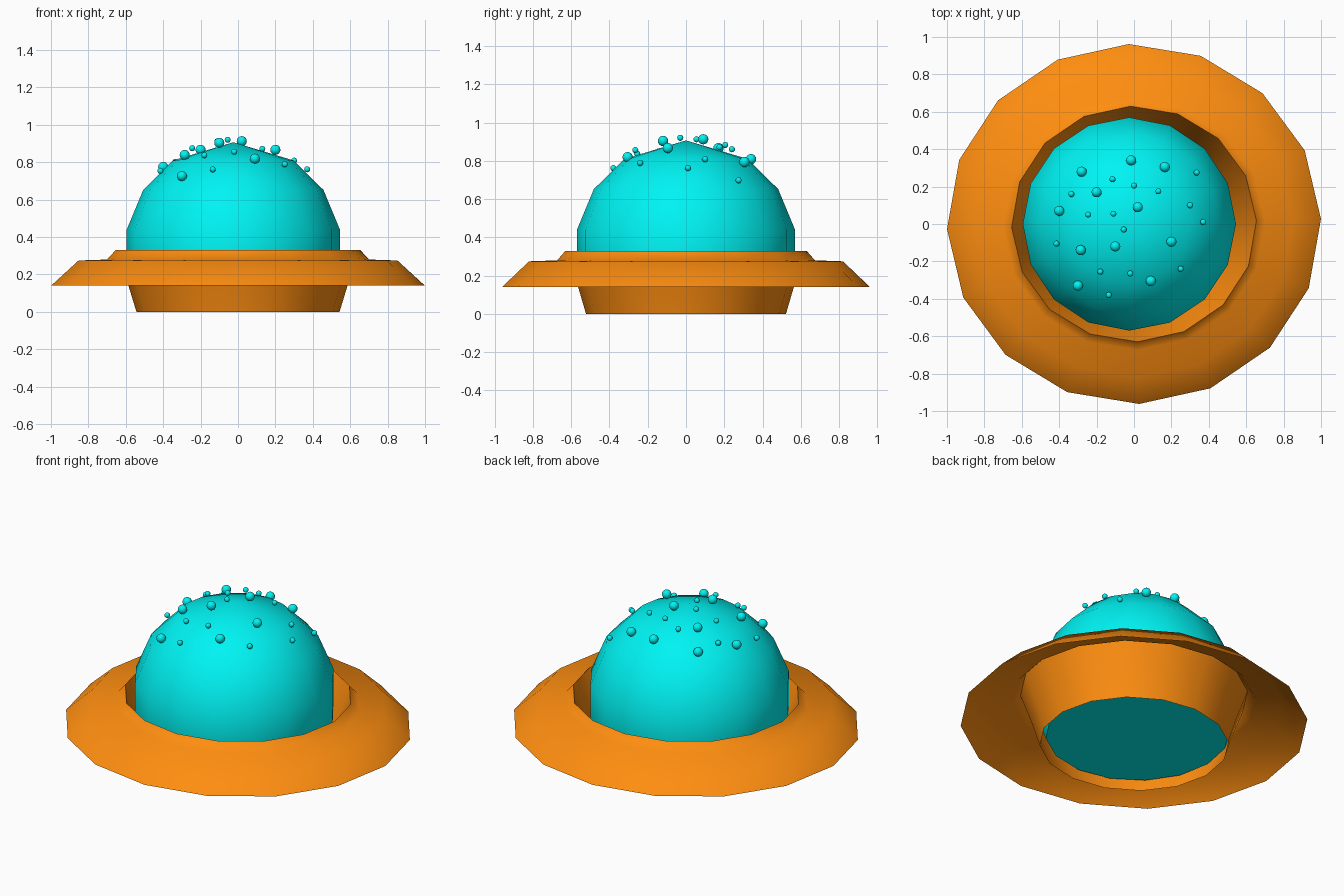
import bpy, bmesh, math

if "Cube" in bpy.data.objects:
    bpy.data.objects.remove(bpy.data.objects["Cube"])

def material(name, color):
    m = bpy.data.materials.new(name)
    m.diffuse_color = color
    m.use_nodes = True
    m.node_tree.nodes["Principled BSDF"].inputs["Base Color"].default_value = m.diffuse_color
    return m

ORANGE = material("orange", (1.0, 0.27, 0.005, 1))
CYAN = material("cyan", (0.0, 0.9, 0.9, 1))

def finish(bm, name, mat, angle=60):
    me = bpy.data.meshes.new(name)
    bm.to_mesh(me)
    bm.free()
    me.materials.append(mat)
    ob = bpy.data.objects.new(name, me)
    bpy.context.collection.objects.link(ob)
    bpy.ops.object.select_all(action='DESELECT')
    ob.select_set(True)
    bpy.context.view_layer.objects.active = ob
    bpy.ops.object.shade_smooth_by_angle(angle=math.radians(angle))
    return ob

def lathe(name, profile, mat, cap_start=False, apex=None, cx=0.0, sy=1.0, turn=0.0, n=16):
    """Spin (radius, z) rings listed from the bottom inside outwards."""
    bm = bmesh.new()
    rings = []
    for r, z in profile:
        ring = []
        for i in range(n):
            a = 2 * math.pi * i / n + turn
            ring.append(bm.verts.new((cx + r * math.cos(a), r * sy * math.sin(a), z)))
        rings.append(ring)
    for lo, hi in zip(rings, rings[1:]):
        for i in range(n):
            j = (i + 1) % n
            bm.faces.new((lo[i], lo[j], hi[j], hi[i]))
    if cap_start:
        bm.faces.new(rings[0][::-1])
    if apex is not None:
        tip = bm.verts.new((cx, 0, apex))
        for i in range(n):
            bm.faces.new((rings[-1][i], rings[-1][(i + 1) % n], tip))
    return finish(bm, name, mat)

# Open bowl that folds over its rim into a wide sloping brim (thin shell)
lathe("bowl_and_brim",
      [(0.985, 0.14), (0.84, 0.275), (0.69, 0.28), (0.645, 0.33),
       (0.577, 0.14), (0.535, 0.0)],
      ORANGE, sy=0.977, turn=math.radians(1.6)).scale.x = 1.0 / 0.985

# Dome seated in the bowl, with a flat underside
lathe("dome",
      [(0.52, 0.07), (0.57, 0.214), (0.57, 0.44), (0.482, 0.652), (0.322, 0.81)],
      CYAN, cap_start=True, apex=0.907, cx=-0.025)

# Small beads scattered over the top of the dome
LARGE = [(-.28, .28), (-.015, .34), (.165, .305), (-.2, .17), (-.4, .07), (.02, .09),
         (-.285, -.14), (-.1, -.12), (.2, -.095), (-.3, -.33), (.09, -.305)]
SMALL = [(.335, .275), (-.115, .24), (-.335, .16), (0, .205), (.13, .175), (.3, .1),
         (.37, .01), (-.245, .05), (-.11, .055), (-.055, -.03), (-.415, -.105),
         (-.18, -.255), (-.02, -.265), (.25, -.24), (-.135, -.38)]

def beads(name, spots, radius):
    bm = bmesh.new()
    for x, y in spots:
        d2 = ((x + 0.025) ** 2 + y * y) / 0.58 ** 2
        z = 0.327 + 0.595 * math.sqrt(1 - d2)
        new = bmesh.ops.create_uvsphere(bm, u_segments=16, v_segments=8, radius=radius)
        bmesh.ops.translate(bm, verts=new["verts"], vec=(x, y, z))
    finish(bm, name, CYAN)

beads("large_beads", LARGE, 0.027)
beads("small_beads", SMALL, 0.016)
